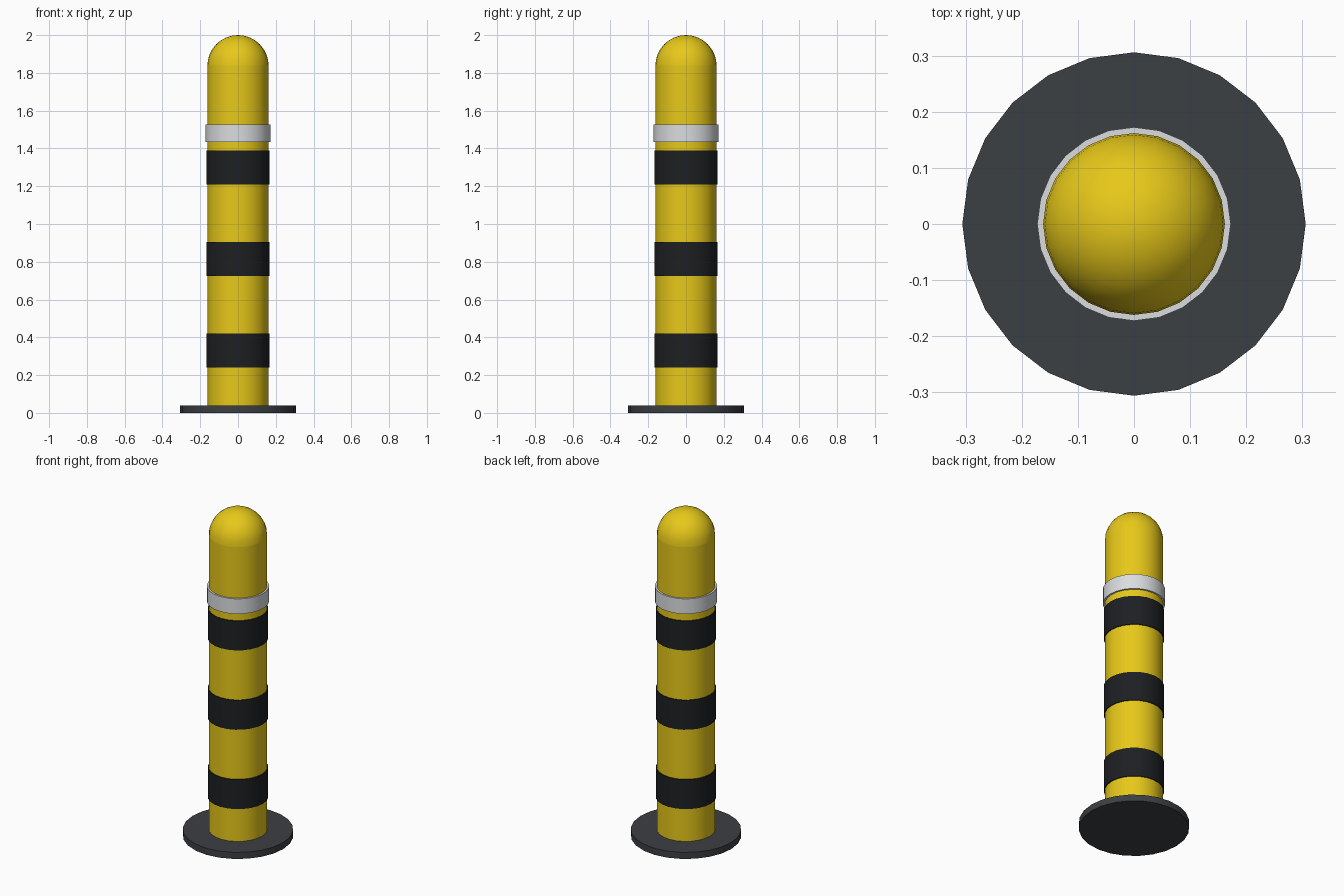
import bpy, math

if "Cube" in bpy.data.objects:
    bpy.data.objects.remove(bpy.data.objects["Cube"])

SIDES = 24


def material(name, rgb):
    m = bpy.data.materials.new(name)
    m.diffuse_color = (*rgb, 1)
    m.use_nodes = True
    m.node_tree.nodes["Principled BSDF"].inputs["Base Color"].default_value = m.diffuse_color
    return m


def finish(name, mat):
    ob = bpy.context.object
    ob.name = name
    ob.data.materials.append(mat)
    bpy.ops.object.shade_smooth_by_angle(angle=math.radians(35))
    return ob


def cylinder(name, r, z0, z1, mat):
    bpy.ops.mesh.primitive_cylinder_add(vertices=SIDES, radius=r, depth=z1 - z0,
                                        location=(0, 0, (z0 + z1) / 2))
    return finish(name, mat)


yellow = material("yellow", (0.80, 0.58, 0.01))
black = material("black", (0.012, 0.014, 0.016))
white = material("white", (0.70, 0.72, 0.74))
dark = material("dark_grey", (0.045, 0.05, 0.056))

R = 0.162
TOP = 2.0 - R

# Base plate and post
cylinder("base_plate", 0.306, 0, 0.04, dark)
cylinder("post", R, 0.04, TOP, yellow)

# Rounded cap: upper part of a sphere, lower half sunk in the post is removed
bpy.ops.mesh.primitive_uv_sphere_add(segments=SIDES, ring_count=16, radius=R,
                                     location=(0, 0, TOP))
cap = bpy.context.object
import bmesh
bm = bmesh.new()
bm.from_mesh(cap.data)
bmesh.ops.delete(bm, geom=[v for v in bm.verts if v.co.z < -1e-4], context='VERTS')
bm.to_mesh(cap.data)
bm.free()
finish("dome_cap", yellow)

# Black warning bands
for i in range(3):
    z = 0.24 + 0.485 * i
    cylinder(f"black_band_{i + 1}", 0.168, z, z + 0.18, black)

# Reflective collar
cylinder("reflective_collar", 0.1725, 1.435, 1.527, white)
